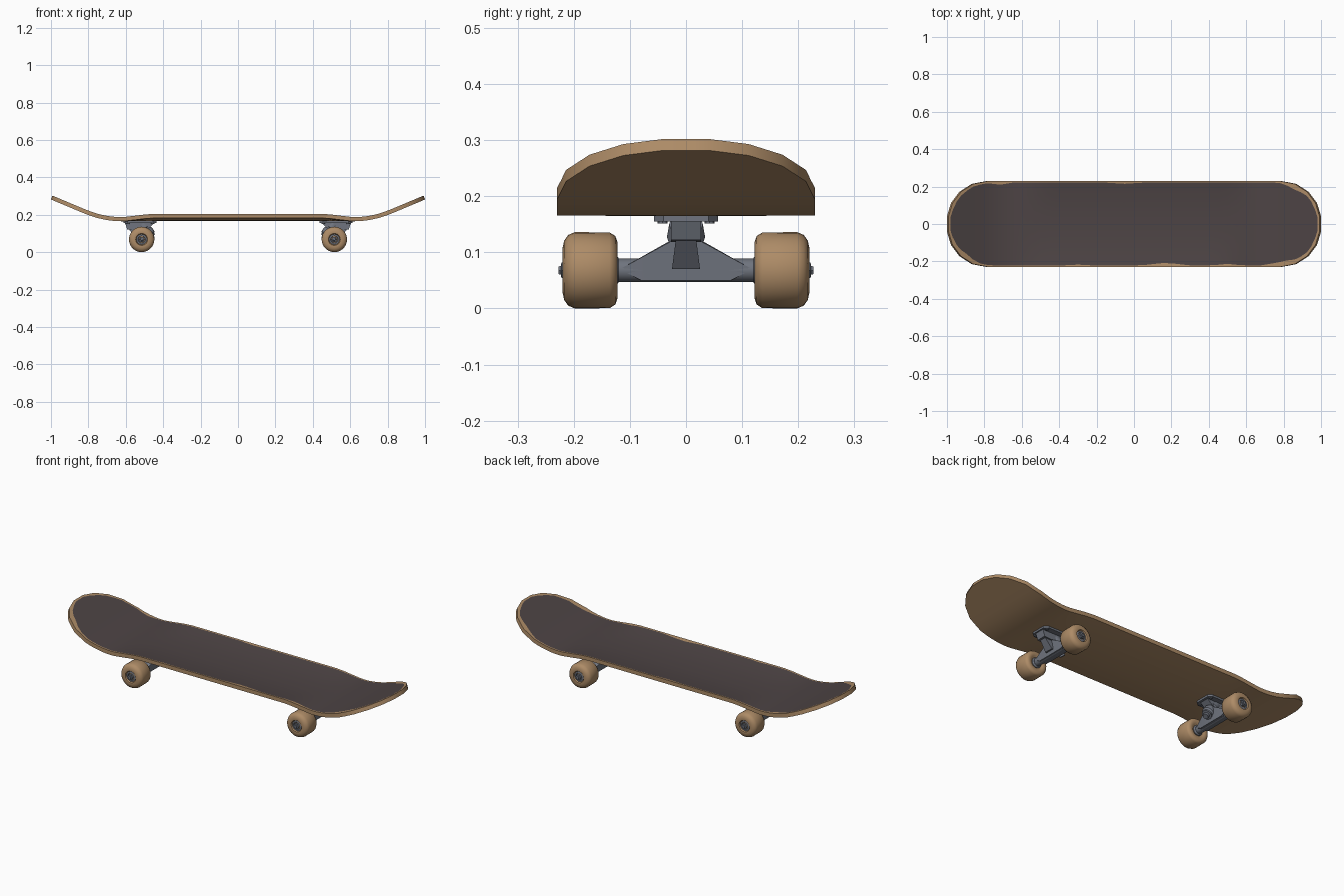
import bpy, bmesh, math
from mathutils import Vector

if "Cube" in bpy.data.objects:
    bpy.data.objects.remove(bpy.data.objects["Cube"])


def material(name, rgb):
    m = bpy.data.materials.new(name)
    m.diffuse_color = (*rgb, 1)
    m.use_nodes = True
    m.node_tree.nodes["Principled BSDF"].inputs["Base Color"].default_value = m.diffuse_color
    return m


WOOD = material("tan wood", (0.42, 0.26, 0.135))
GRIP = material("dark grip", (0.075, 0.058, 0.059))
METAL = material("grey metal", (0.16, 0.175, 0.21))


def finish(bm, name, mats, angle=35):
    bmesh.ops.recalc_face_normals(bm, faces=bm.faces)
    me = bpy.data.meshes.new(name)
    bm.to_mesh(me)
    bm.free()
    for m in mats:
        me.materials.append(m)
    ob = bpy.data.objects.new(name, me)
    bpy.context.collection.objects.link(ob)
    bpy.context.view_layer.objects.active = ob
    ob.select_set(True)
    bpy.ops.object.shade_smooth_by_angle(angle=math.radians(angle))
    ob.select_set(False)
    return ob


def lathe(name, profile, origin, axis, mat, sides=24, angle=35):
    """Revolve (distance, radius) pairs round an axis, ends capped."""
    bm = bmesh.new()
    rot = Vector((0, 0, 1)).rotation_difference(Vector(axis))
    rings = []
    for d, r in profile:
        ring = []
        for i in range(sides):
            a = math.tau * i / sides
            p = rot @ Vector((r * math.cos(a), r * math.sin(a), d))
            ring.append(bm.verts.new(p + Vector(origin)))
        rings.append(ring)
    for a, b in zip(rings, rings[1:]):
        for i in range(sides):
            j = (i + 1) % sides
            bm.faces.new((a[i], a[j], b[j], b[i]))
    bm.faces.new(rings[0])
    bm.faces.new(rings[-1])
    return finish(bm, name, [mat], angle)


def hull(name, points, mat, bevel=0):
    bm = bmesh.new()
    for p in points:
        bm.verts.new(p)
    bmesh.ops.convex_hull(bm, input=bm.verts)
    bmesh.ops.dissolve_limit(bm, angle_limit=0.02, verts=bm.verts, edges=bm.edges)
    if bevel:
        bmesh.ops.bevel(bm, geom=bm.edges, offset=bevel, segments=1, affect='EDGES')
    return finish(bm, name, [mat], 20)


# ---- deck: rounded plan, kicked ends, raised long edges
OUTLINE = [(0, .23), (.78, .23), (.86, .214), (.925, .172), (.97, .112), (.992, .04)]
THICK = 0.022


def half_width(x):
    x = abs(x)
    for (x0, w0), (x1, w1) in zip(OUTLINE, OUTLINE[1:]):
        if x <= x1:
            return w0 + (w1 - w0) * (x - x0) / (x1 - x0)
    return 0.02


def slope(x):
    return 0.42 * min(1, max(0, (abs(x) - 0.62) / 0.196))


def deck_z(x, y):
    u = abs(x) - 0.62
    z = 0.187
    if u > 0:
        z += 0.42 * u * u / 0.392 if u < 0.196 else 0.42 * (u - 0.098)
    fade = min(1, max(0, (0.64 - abs(x)) / 0.2))
    return z + 0.018 * fade * fade * (3 - 2 * fade) * (abs(y) / 0.23) ** 2


# worn spots of the grip edge: (x, side, half length, depth)
CHIPS = [(.17, -1, .13, .014), (.8, -1, .12, .02), (.86, 1, .07, .016), (-.72, 1, .07, .012),
         (-.9, -1, .08, .018), (-.05, 1, .1, .006), (.5, -1, .08, .008), (-.3, -1, .06, .004)]


def grip_edge(x, side):
    w = half_width(abs(x) * 1.01) - 0.009
    for cx, s, length, depth in CHIPS:
        if s == side:
            w -= depth * max(0, 1 - abs(x - cx) / length)
    return max(w, 0.015)


half = [.05 * i for i in range(1, 13)] + [.62, .65, .68, .71, .745, .78, .82, .86,
                                          .893, .925, .948, .97, .982, .992]
stations = [-x for x in reversed(half)] + [0] + half
bm = bmesh.new()
top, bottom = [], []
for x in stations:
    w = half_width(x)
    lo, hi = -grip_edge(x, -1), grip_edge(x, 1)
    ys = [-w, lo, lo * .8, lo * .55, lo * .25, hi * .25, hi * .55, hi * .8, hi, w]
    a = math.atan(slope(x))
    dx, dz = math.copysign(math.sin(a), x) * THICK, -math.cos(a) * THICK
    top.append([bm.verts.new((x, y, deck_z(x, y))) for y in ys])
    bottom.append([bm.verts.new((x + dx, y, deck_z(x, y) + dz)) for y in ys])
n, cols = len(stations), 10
for i in range(n - 1):
    for j in range(cols - 1):
        f = bm.faces.new((top[i][j], top[i + 1][j], top[i + 1][j + 1], top[i][j + 1]))
        f.material_index = int(0 < j < cols - 2 and 0 < i < n - 2)
        bm.faces.new((bottom[i][j], bottom[i][j + 1], bottom[i + 1][j + 1], bottom[i + 1][j]))
    for j in (0, cols - 1):
        bm.faces.new((top[i][j], top[i + 1][j], bottom[i + 1][j], bottom[i][j]))
for i in (0, n - 1):
    for j in range(cols - 1):
        bm.faces.new((top[i][j], top[i][j + 1], bottom[i][j + 1], bottom[i][j]))
finish(bm, "deck", [WOOD, GRIP], 30)

# ---- trucks and wheels, mirrored front to back and side to side
TYRE = [(.13, .028), (.124, .036), (.122, .05), (.126, .061), (.136, .0675), (.198, .068),
        (.21, .063), (.217, .053), (.22, .04), (.219, .032), (.211, .028)]
CX, CZ = 0.515, 0.068

for s, end in ((-1, "left"), (1, "right")):
    def P(x, y, z):
        return (s * x, y, z)

    both = (-1, 1)
    # base plate with mounting bolts
    plate = [(.435, .04), (.455, .057), (.59, .057), (.612, .04)]
    hull(end + "_base_plate", [P(x, y * k, z) for x, y in plate for k in both
                               for z in (.155, .1665)], METAL)
    for x in (.455, .59):
        for k in both:
            lathe(end + "_bolt", [(0, .009), (.006, .009)], P(x, .042 * k, .151),
                  (0, 0, 1), METAL, 8)
    # wedge block under the plate and pivot arm
    block = [(.445, .157), (.605, .157), (.592, .122), (.555, .118), (.475, .13)]
    hull(end + "_block", [P(x, .027 * k, z) for x, z in block for k in both], METAL)
    hull(end + "_pivot", [P(x, y * k, z) for k in both for x, y, z in
                          ((.585, .018, .125), (.55, .018, .125), (.545, .025, .07),
                           (.51, .025, .07))], METAL)
    # hanger: axle housing and tapering web
    lathe(end + "_axle_housing", [(-.125, .021), (.125, .021)], P(CX, 0, CZ),
          (0, 1, 0), METAL, 16)
    hull(end + "_hanger", [P(x, y * k, z) for k in both for x, y, z in
                           ((.495, .118, .07), (.535, .118, .07), (.475, .026, .122),
                            (.54, .026, .12), (.49, .08, .05), (.535, .08, .05))], METAL)
    # slanted kingpin with bushings and nut
    axis = Vector(P(-.062, 0, -.085)).normalized()
    lathe(end + "_bushings", [(0, .03), (.028, .034), (.034, .028), (.05, .034), (.07, .033),
                              (.078, .026), (.086, .026), (.087, .015), (.1, .015)],
          P(.515, 0, .15), axis, METAL, 16)

    for k, side in ((-1, "front"), (1, "back")):
        name = f"{end}_{side}_"
        lathe(name + "wheel", TYRE, P(CX, 0, CZ), (0, k, 0), WOOD, 28, 45)
        lathe(name + "bearing", [(.12, .022), (.127, .028), (.213, .028), (.214, .02),
                                 (.211, .018)], P(CX, 0, CZ), (0, k, 0), METAL, 20)
        lathe(name + "axle_nut", [(.2, .016), (.222, .016), (.223, .009), (.227, .008)],
              P(CX, 0, CZ), (0, k, 0), METAL, 6)
